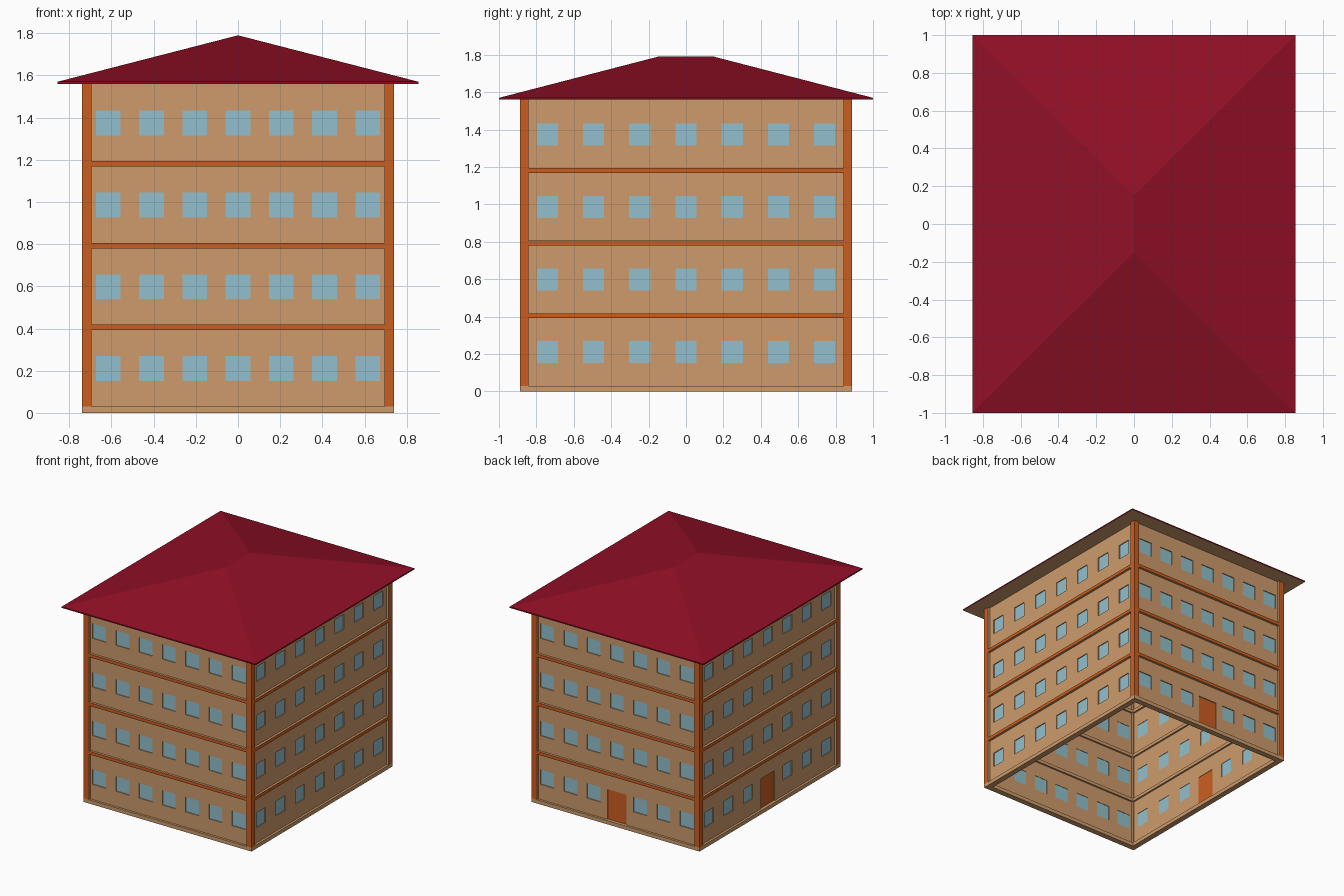
import bpy, bmesh, math
from mathutils import Matrix, Vector

old = bpy.data.objects.get("Cube")
if old:
    bpy.data.objects.remove(old)


def material(name, rgb):
    m = bpy.data.materials.new(name)
    m.use_nodes = True
    m.diffuse_color = (*rgb, 1)
    m.node_tree.nodes["Principled BSDF"].inputs["Base Color"].default_value = (*rgb, 1)
    return m


TAN = material("tan plaster", (0.61, 0.328, 0.15))
ORANGE = material("burnt orange", (0.597, 0.112, 0.0144))
GLASS = material("pale blue glass", (0.287, 0.527, 0.61))
RED = material("dark red roof", (0.283, 0.0048, 0.0194))

HX, HY = 0.74, 0.887            # half size of the building
POST, BASE, EAVE = 0.046, 0.03, 1.56
STOREY, FLOORS = 0.388, 4
SHEET = 0.025                   # depth of the wall sheet behind the frame


def finish(name, bm, mats, thickness=0):
    mesh = bpy.data.meshes.new(name)
    bm.to_mesh(mesh)
    bm.free()
    for m in mats:
        mesh.materials.append(m)
    ob = bpy.data.objects.new(name, mesh)
    bpy.context.collection.objects.link(ob)
    if thickness:
        mod = ob.modifiers.new("thickness", "SOLIDIFY")
        mod.thickness = thickness
        mod.offset = 0
    return ob


def add_box(bm, lo, hi):
    lo, hi = Vector(lo), Vector(hi)
    size = Matrix.Diagonal((*(hi - lo), 1))
    bmesh.ops.create_cube(bm, size=1, matrix=Matrix.Translation((lo + hi) / 2) @ size)


def add_ring(bm, z0, z1):
    # four rails between the corner posts
    for s in (-1, 1):
        y0, y1 = sorted((s * HY, s * (HY - POST)))
        add_box(bm, (POST - HX, y0, z0), (HX - POST, y1, z1))
        x0, x1 = sorted((s * HX, s * (HX - POST)))
        add_box(bm, (x0, POST - HY, z0), (x1, HY - POST, z1))


def add_posts(bm, z0, z1):
    for sx in (-1, 1):
        for sy in (-1, 1):
            x0, x1 = sorted((sx * HX, sx * (HX - POST)))
            y0, y1 = sorted((sy * HY, sy * (HY - POST)))
            add_box(bm, (x0, y0, z0), (x1, y1, z1))


def paint_outside(bm):
    # orange on the outward faces only
    for f in bm.faces:
        c = f.calc_center_median()
        if abs(c.x) > HX - 0.001 or abs(c.y) > HY - 0.001:
            f.material_index = 1


# Plinth, corner posts and floor bands
bm = bmesh.new()
add_ring(bm, 0, BASE)
add_posts(bm, 0, BASE)
finish("plinth", bm, [TAN])

bm = bmesh.new()
add_posts(bm, BASE, EAVE)
paint_outside(bm)
finish("corner_posts", bm, [TAN, ORANGE])

bm = bmesh.new()
for i in range(1, FLOORS):
    z = BASE + STOREY * i
    add_ring(bm, z - 0.026, z)
paint_outside(bm)
finish("floor_bands", bm, [TAN, ORANGE])


def quad(bm, x0, x1, z0, z1, y, turn):
    corners = [(x0, y, z0), (x1, y, z0), (x1, y, z1), (x0, y, z1)]
    bm.faces.new([bm.verts.new(turn @ Vector(c)) for c in corners])


def build_side(name, turns, half, dist, pitch, width, door):
    turn = Matrix.Rotation(turns * math.pi / 2, 3, "Z")
    windows, doors = [], []
    for floor in range(FLOORS):
        for i in range(-3, 4):
            if door and floor == 0 and i == 0:
                doors.append((-0.085, 0.085, BASE, 0.27))
                continue
            z = 0.151 + STOREY * floor
            x = i * pitch
            windows.append((x - width / 2, x + width / 2, z, z + 0.118))
    holes = windows + doors

    # wall sheet as a grid with the openings left out
    edge = half - POST / 2
    xs = sorted({round(v, 4) for h in holes for v in h[:2]} | {-edge, edge})
    zs = sorted({round(v, 4) for h in holes for v in h[2:]} | {BASE, EAVE})
    bm = bmesh.new()
    for x0, x1 in zip(xs, xs[1:]):
        for z0, z1 in zip(zs, zs[1:]):
            cx, cz = (x0 + x1) / 2, (z0 + z1) / 2
            if not any(h[0] < cx < h[1] and h[2] < cz < h[3] for h in holes):
                quad(bm, x0, x1, z0, z1, SHEET - dist, turn)
    bmesh.ops.remove_doubles(bm, verts=bm.verts, dist=0.0001)
    finish(name + "_wall", bm, [TAN], 0.014)

    # panes and door leaf set inside the openings
    for part, rects, mat in (("windows", windows, GLASS), ("door", doors, ORANGE)):
        if rects:
            bm = bmesh.new()
            for r in rects:
                quad(bm, *r, SHEET + 0.002 - dist, turn)
            finish(name + "_" + part, bm, [mat], 0.004)


build_side("front", 0, HX, HY, 0.205, 0.118, False)
build_side("left", 1, HY, HX, 0.247, 0.113, False)
build_side("back", 2, HX, HY, 0.205, 0.118, True)
build_side("right", 3, HY, HX, 0.247, 0.113, True)

# Hipped roof with a thin fascia, ridge running front to back
RX, RY, RIDGE, LIP, TOP = 0.855, 1.0, 0.15, 1.57, 1.79
bm = bmesh.new()
outline = [(-RX, -RY), (RX, -RY), (RX, RY), (-RX, RY)]
low = [bm.verts.new((x, y, EAVE)) for x, y in outline]
rim = [bm.verts.new((x, y, LIP)) for x, y in outline]
near, far = [bm.verts.new((0, y, TOP)) for y in (-RIDGE, RIDGE)]
for i in range(4):
    j = (i + 1) % 4
    bm.faces.new((low[i], low[j], rim[j], rim[i]))
bm.faces.new((rim[0], rim[1], near))
bm.faces.new((rim[1], rim[2], far, near))
bm.faces.new((rim[2], rim[3], far))
bm.faces.new((rim[3], rim[0], near, far))
soffit = bm.faces.new(low[::-1])
soffit.material_index = 1
finish("roof", bm, [RED, TAN])
